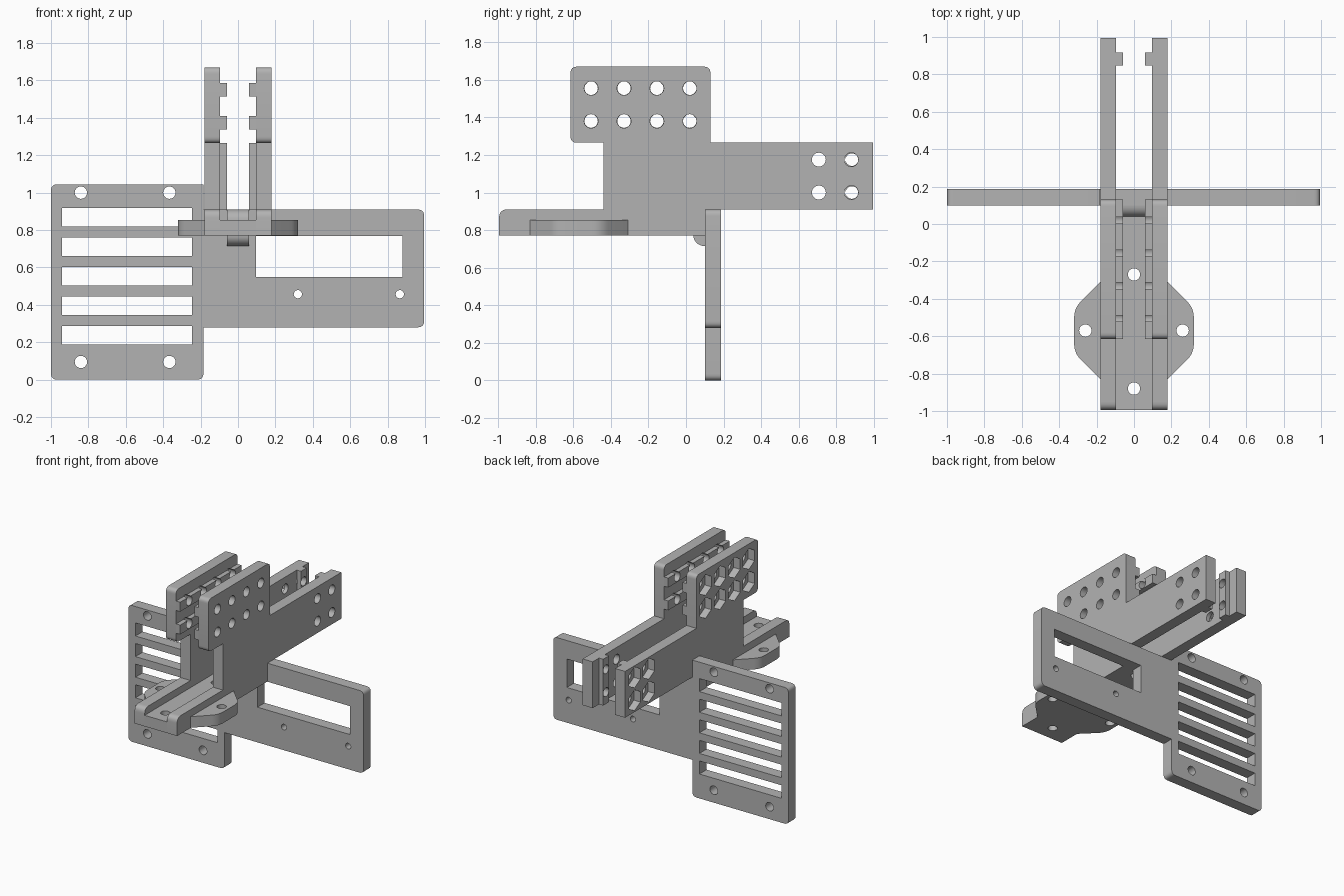
import bpy, bmesh, math
from mathutils import Vector

cube = bpy.data.objects.get("Cube")
if cube:
    bpy.data.objects.remove(cube, do_unlink=True)

grey = bpy.data.materials.new("plain grey")
grey.use_nodes = True
GREY = (0.45, 0.45, 0.45, 1)
grey.diffuse_color = GREY
grey.node_tree.nodes["Principled BSDF"].inputs["Base Color"].default_value = GREY


def place(axis, u, v, w):
    return {"x": (w, u, v), "y": (u, w, v), "z": (u, v, w)}[axis]


def rounded(points):
    """Outline from (u, v) or (u, v, corner radius) entries."""
    out = []
    for i, p in enumerate(points):
        c = Vector(p[:2])
        if len(p) == 2:
            out.append(c)
            continue
        a = Vector(points[i - 1][:2])
        b = Vector(points[(i + 1) % len(points)][:2])
        s, e = c + (a - c).normalized() * p[2], c + (b - c).normalized() * p[2]
        for k in range(7):
            t = k / 6
            out.append(s * (1 - t) ** 2 + c * 2 * t * (1 - t) + e * t * t)
    return out


def rect(u0, u1, v0, v1):
    return [(u0, v0), (u1, v0), (u1, v1), (u0, v1)]


def ring(u, v, r, n=28, turn=0.0):
    return [(u + r * math.cos(turn + math.tau * i / n),
             v + r * math.sin(turn + math.tau * i / n)) for i in range(n)]


def add_prism(bm, outline, axis, lo, hi):
    pts = rounded(outline)
    low = [bm.verts.new(place(axis, p[0], p[1], lo)) for p in pts]
    high = [bm.verts.new(place(axis, p[0], p[1], hi)) for p in pts]
    bm.faces.new(low)
    bm.faces.new(high)
    for i in range(len(pts)):
        j = (i + 1) % len(pts)
        bm.faces.new((low[i], low[j], high[j], high[i]))


def make(name, prisms):
    bm = bmesh.new()
    for prism in prisms:
        add_prism(bm, *prism)
    bmesh.ops.recalc_face_normals(bm, faces=bm.faces)
    mesh = bpy.data.meshes.new(name)
    bm.to_mesh(mesh)
    bm.free()
    mesh.materials.append(grey)
    ob = bpy.data.objects.new(name, mesh)
    bpy.context.collection.objects.link(ob)
    return ob


def part(name, outline, axis, lo, hi, *cut_groups):
    """Extruded outline with groups of prisms cut away."""
    ob = make(name, [(outline, axis, lo, hi)])
    for group in cut_groups:
        cutter = make("cutter", group)
        cutter.hide_render = True
        mod = ob.modifiers.new("cut", "BOOLEAN")
        mod.operation, mod.solver, mod.object = "DIFFERENCE", "EXACT", cutter
        bpy.context.view_layer.update()
        result = bpy.data.meshes.new_from_object(
            ob.evaluated_get(bpy.context.evaluated_depsgraph_get()))
        ob.modifiers.clear()
        ob.data = result
        bpy.data.objects.remove(cutter, do_unlink=True)
    bpy.ops.object.select_all(action="DESELECT")
    ob.select_set(True)
    bpy.context.view_layer.objects.active = ob
    bpy.ops.object.shade_smooth_by_angle(angle=math.radians(30))
    return ob


# Upright mounting plate with louvre slots, window and screw holes
R = 0.035
plate = [(-1, 0, R), (-0.185, 0, R), (-0.185, 0.28), (0.995, 0.28, R),
         (0.995, 0.91, R), (-0.185, 0.91), (-0.185, 1.045), (-1, 1.045, R)]
openings = [rect(-0.94, -0.245, z, z + 0.1)
            for z in (0.187 + 0.158 * i for i in range(5))]
openings.append(rect(0.095, 0.88, 0.55, 0.768))
openings += [ring(x, z, 0.033) for x in (-0.84, -0.367) for z in (0.095, 1.0)]
openings += [ring(x, 0.457, 0.022) for x in (0.32, 0.865)]
part("mounting_plate", plate, "y", 0.1, 0.187,
     [(o, "y", 0, 0.3) for o in openings])

# Side walls: base rail, tall clamp block and rear arm in one outline
wall = [(-0.995, 0.77), (0.1, 0.77), (0.1, 0.91), (0.995, 0.91),
        (0.995, 1.265), (0.13, 1.265), (0.13, 1.67, R), (-0.615, 1.67, R),
        (-0.615, 1.265, R), (-0.44, 1.265), (-0.44, 0.91), (-0.995, 0.91, 0.045)]
bolts = [(-0.505 + 0.175 * i, z) for i in range(4) for z in (1.38, 1.555)]
bolts += [(y, z) for y in (0.707, 0.88) for z in (1.0, 1.175)]
bolt_holes = [(ring(y, z, 0.037), "x", -0.3, 0.3) for y, z in bolts]
nut_pockets = [(ring(y, z, 0.08, 6, math.pi / 6), "x", -0.3, -0.125)
               for y, z in bolts]

for side, label in ((1, "left"), (-1, "right")):
    lo, hi = sorted((side * 0.095, side * 0.18))
    cuts = [bolt_holes] + ([nut_pockets] if side < 0 else [])
    part(label + "_wall", wall, "x", lo, hi, *cuts)

    # Inner ribs that the bolts pass through
    lo, hi = sorted((side * 0.06, side * 0.095))
    for name, z in (("lower", 1.375), ("upper", 1.55)):
        part(f"{label}_{name}_rib", rect(-0.615, 0.13, z - 0.036, z + 0.036),
             "x", lo, hi, [(ring(y, zz, 0.0355), "x", -0.3, 0.3)
                           for y, zz in bolts[:8] if abs(zz - z) < 0.05])
    part(label + "_rear_rib", rect(0.848, 0.918, 0.91, 1.265), "x", lo, hi,
         [(ring(0.883, z, 0.0335), "x", -0.3, 0.3) for z in (1.0, 1.175)])

    # Base ears with a screw hole
    ear = [(side * 0.18, -0.31), (side * 0.32, -0.45, 0.05),
           (side * 0.32, -0.69, 0.05), (side * 0.18, -0.83)]
    part(label + "_ear", ear, "z", 0.77, 0.855,
         [(ring(side * 0.26, -0.57, 0.033), "z", 0.6, 1)])

# Channel floor between the walls
part("base_floor", rect(-0.095, 0.095, -0.995, 0.1), "z", 0.77, 0.855,
     [(ring(0, y, 0.033), "z", 0.6, 1) for y in (-0.27, -0.88)])

# Quarter-round braces where the floor meets the plate
for name, z, way in (("upper", 0.855, 1), ("lower", 0.77, -1)):
    arc = [(0.1 - 0.06 * math.cos(a), z + way * 0.055 * math.sin(a))
           for a in (math.pi / 2 * i / 8 for i in range(9))]
    part(name + "_brace", [(0.1, z)] + arc, "x", -0.06, 0.06)
